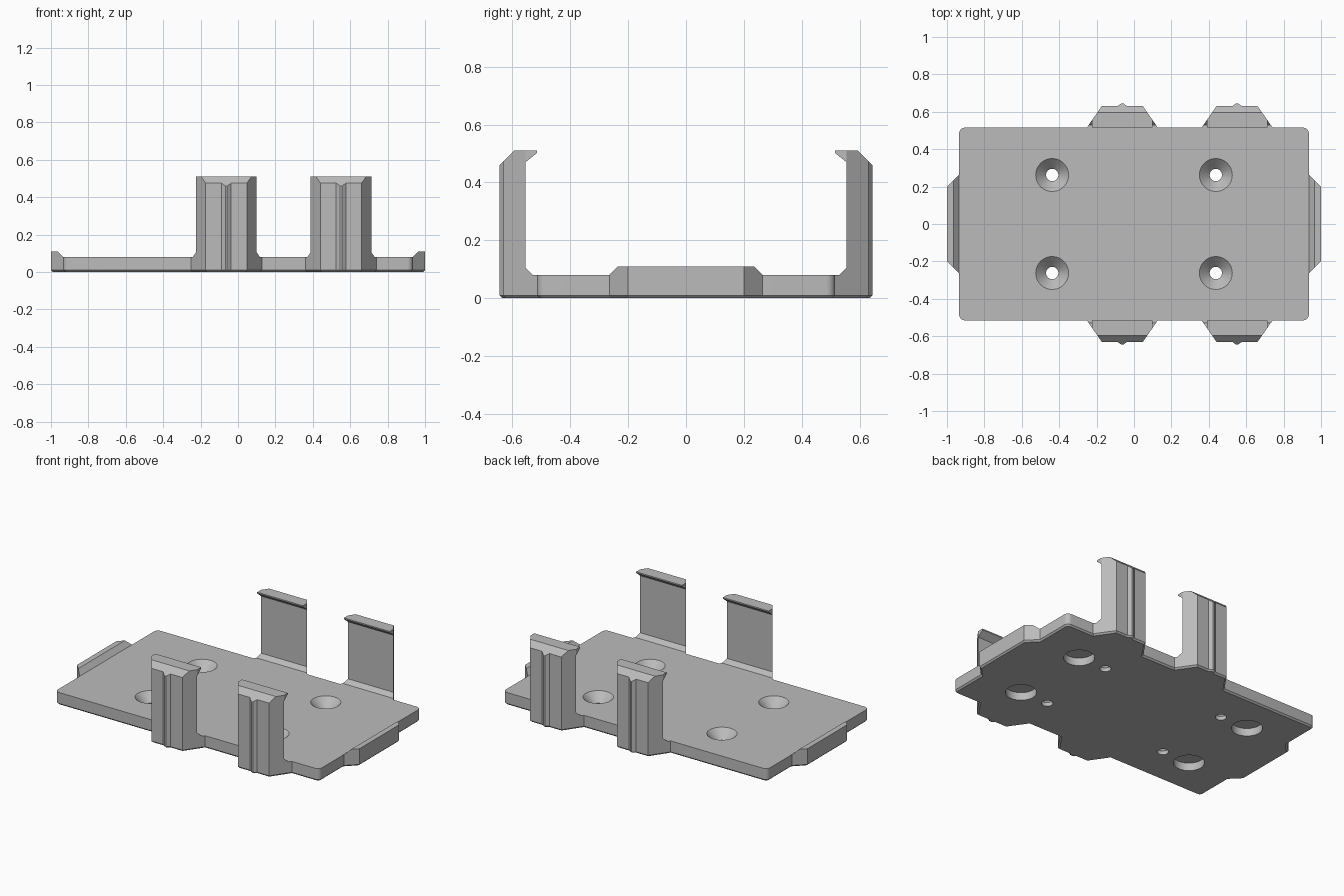
import bpy, bmesh, math
from mathutils import Matrix, Vector

if "Cube" in bpy.data.objects:
    bpy.data.objects.remove(bpy.data.objects["Cube"])

GREY = bpy.data.materials.new("plain_grey")
GREY.diffuse_color = (0.5, 0.5, 0.5, 1)
GREY.use_nodes = True
GREY.node_tree.nodes["Principled BSDF"].inputs["Base Color"].default_value = GREY.diffuse_color


def finish(name, bm, matrix=Matrix()):
    """Turn a bmesh into a named object."""
    bm.transform(matrix)
    bmesh.ops.recalc_face_normals(bm, faces=bm.faces[:])
    mesh = bpy.data.meshes.new(name)
    bm.to_mesh(mesh)
    bm.free()
    mesh.materials.append(GREY)
    obj = bpy.data.objects.new(name, mesh)
    bpy.context.collection.objects.link(obj)
    return obj


def loft(rings):
    """Skin a stack of equal-length closed rings and cap both ends."""
    bm = bmesh.new()
    loops = [[bm.verts.new(p) for p in ring] for ring in rings]
    n = len(loops[0])
    for a, b in zip(loops, loops[1:]):
        for i in range(n):
            bm.faces.new((a[i], a[(i + 1) % n], b[(i + 1) % n], b[i]))
    bm.faces.new(loops[0][::-1])
    bm.faces.new(loops[-1])
    return bm


def inset(outline, d):
    """Move a counter-clockwise outline inward by d with mitred corners."""
    pts = [Vector(p) for p in outline]
    result = []
    for i, p in enumerate(pts):
        e1 = (p - pts[i - 1]).normalized()
        e2 = (pts[(i + 1) % len(pts)] - p).normalized()
        n1, n2 = Vector((-e1.y, e1.x)), Vector((-e2.y, e2.x))
        result.append(p + (n1 + n2) * d / (1 + n1.dot(n2)))
    return result


def footprint(outline, top, chamfer=0.01):
    """Upright prism with a small chamfer round its bottom edge."""
    rings = ((inset(outline, chamfer), 0), (outline, chamfer), (outline, top))
    return loft([[(p[0], p[1], z) for p in pts] for pts, z in rings])


def side_prism(profile, half_width):
    """Extrude a (y, z) profile along x."""
    return loft([[(x, y, z) for y, z in profile] for x in (-half_width, half_width)])


def boolean(obj, cutter, operation):
    """Apply a boolean and discard the cutter."""
    mod = obj.modifiers.new("cut", 'BOOLEAN')
    mod.object, mod.operation, mod.solver = cutter, operation, 'EXACT'
    graph = bpy.context.evaluated_depsgraph_get()
    mesh = bpy.data.meshes.new_from_object(obj.evaluated_get(graph))
    obj.modifiers.clear()
    obj.data = mesh
    bpy.data.objects.remove(cutter)


def mirrored(half):
    """Complete an outline given its right half from inner to outer edge."""
    return half + [(-x, y) for x, y in reversed(half)]


def edge_part(name, half_outline, profile, matrix):
    """Plan outline trimmed by a side profile, outward direction +y."""
    obj = finish(name, footprint(mirrored(half_outline), 0.6), matrix)
    boolean(obj, finish("cutter", side_prism(profile, 0.5), matrix), 'INTERSECT')
    return obj


# Base plate with rounded corners
R, W, D, T = 0.03, 0.935, 0.515, 0.08
corners = ((1, 1), (-1, 1), (-1, -1), (1, -1))
outline = []
for q, (sx, sy) in enumerate(corners):
    for k in range(7):
        a = math.radians(90 * q + 15 * k)
        outline.append((sx * (W - R) + R * math.cos(a), sy * (D - R) + R * math.sin(a)))
plate = finish("base_plate", footprint(outline, T))

# Countersunk screw holes from above, round blind pockets from below
SCREW = ((0.033, -0.1), (0.033, 0.025), (0.108, 0.1))
POCKET = ((0.09, -0.1), (0.09, 0.05))
for px, steps in ((0.4375, SCREW), (0.635, POCKET)):
    for sx, sy in corners:
        rings = [[(sx * px + r * math.cos(math.tau * i / 48),
                   sy * 0.262 + r * math.sin(math.tau * i / 48), z)
                  for i in range(48)] for r, z in steps]
        boolean(plate, finish("cutter", loft(rings)), 'DIFFERENCE')

bpy.context.view_layer.objects.active = plate
plate.select_set(True)
bpy.ops.object.shade_smooth_by_angle(angle=math.radians(30))

# Low raised tabs on the two short ends
TAB_PLAN = [(0.27, 0.9), (0.27, 0.93), (0.2, 1.0)]
TAB_SIDE = [(0.8, -0.1), (1.1, -0.1), (1.1, 0.11), (0.965, 0.11), (0.935, T), (0.8, T)]
for side, angle in (("right", -90), ("left", 90)):
    turn = Matrix.Rotation(math.radians(angle), 4, 'Z')
    edge_part("end_tab_" + side, TAB_PLAN, TAB_SIDE, turn)

# Tall ribbed clips with inward hooks, two along each long edge
CLIP_PLAN = [(0.19, 0.48), (0.19, 0.515), (0.11, 0.63),
             (0.026, 0.63), (0.005, 0.645)]
CLIP_SIDE = [(0.4, -0.1), (0.8, -0.1), (0.8, 0.305), (0.595, 0.51),
             (0.555, 0.51), (0.555, 0.105), (0.53, T), (0.4, T)]
HOOK_SIDE = [(0.555, 0.47), (0.555, 0.51), (0.515, 0.51), (0.515, 0.502)]
for row, angle in (("back", 0), ("front", 180)):
    for col, cx in (("centre", -0.0625), ("right", 0.551)):
        place = Matrix.Translation((cx, 0, 0)) @ Matrix.Rotation(math.radians(angle), 4, 'Z')
        edge_part(f"clip_{row}_{col}", CLIP_PLAN, CLIP_SIDE, place)
        finish(f"clip_hook_{row}_{col}", side_prism(HOOK_SIDE, 0.162), place)
